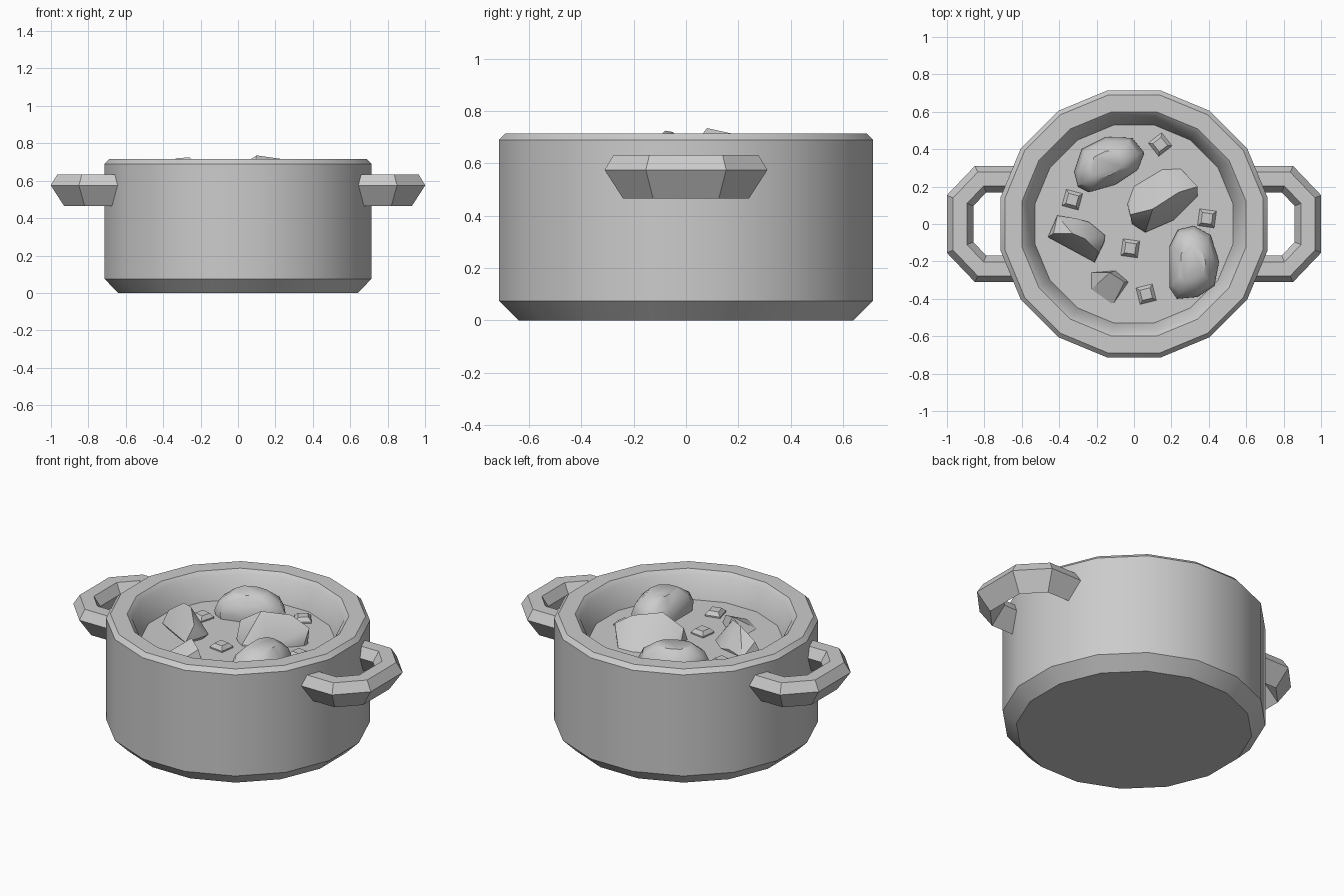
import bpy, bmesh, math
from mathutils import Vector

if "Cube" in bpy.data.objects:
    bpy.data.objects.remove(bpy.data.objects["Cube"])

SOUP = 0.56


def finish(bm, name, angle=30):
    """Smooth shading with sharp edges above the given angle."""
    bmesh.ops.recalc_face_normals(bm, faces=bm.faces)
    for f in bm.faces:
        f.smooth = True
    for e in bm.edges:
        e.smooth = e.calc_face_angle(0) < math.radians(angle)
    me = bpy.data.meshes.new(name)
    bm.to_mesh(me)
    bm.free()
    ob = bpy.data.objects.new(name, me)
    bpy.context.collection.objects.link(ob)
    return ob


def bridge(bm, rings, cap=True):
    rows = [[bm.verts.new(p) for p in r] for r in rings]
    n = len(rows[0])
    for a, b in zip(rows, rows[1:]):
        for i in range(n):
            j = (i + 1) % n
            bm.faces.new((a[i], a[j], b[j], b[i]))
    if cap:
        bm.faces.new(rows[0])
        bm.faces.new(rows[-1])


def hull(name, pts, angle=30):
    bm = bmesh.new()
    for p in pts:
        bm.verts.new(p)
    res = bmesh.ops.convex_hull(bm, input=bm.verts)
    junk = [v for v in bm.verts if not v.link_faces]
    bmesh.ops.delete(bm, geom=junk, context='VERTS')
    bmesh.ops.dissolve_limit(bm, angle_limit=0.03, verts=bm.verts, edges=bm.edges)
    return finish(bm, name, angle)


# Pot: 16-sided profile, flat-to-flat radii, soup surface closes the inside
N = 16
step = 2 * math.pi / N


def ring(r, z):
    r /= math.cos(step / 2)
    return [(r * math.cos((i + .5) * step), r * math.sin((i + .5) * step), z) for i in range(N)]


profile = [(0.64, 0), (0.714, 0.075), (0.714, 0.69), (0.69, 0.715),
           (0.60, 0.715), (0.573, 0.69), (0.53, SOUP)]
bm = bmesh.new()
bridge(bm, [ring(r, z) for r, z in profile])
finish(bm, "pot")

# Handles: five-sided section swept round a bent path
path = [(0.62, 0.24), (0.82, 0.24), (0.93, 0.125), (0.93, -0.125), (0.82, -0.24), (0.62, -0.24)]
section = [(0, 0.465), (0.071, 0.575), (0.037, 0.632), (-0.037, 0.632), (-0.071, 0.575)]
for side, label in ((1, "right"), (-1, "left")):
    rings = []
    for i, p in enumerate(path):
        p = Vector(p)
        d0 = (p - Vector(path[i - 1])).normalized() if i else None
        d1 = (Vector(path[i + 1]) - p).normalized() if i < len(path) - 1 else d0
        d0 = d0 or d1
        n0, n1 = Vector((-d0.y, d0.x)), Vector((-d1.y, d1.x))
        m = (n0 + n1) / (1 + n0.dot(n1))
        rings.append([(side * (p.x + m.x * o), p.y + m.y * o, z) for o, z in section])
    bm = bmesh.new()
    bridge(bm, rings)
    finish(bm, label + "_handle")


# Rounded potato halves: shrinking rings of a low-poly outline
def dome(name, outline, levels):
    c = sum((Vector(p) for p in outline), Vector((0, 0))) / len(outline)
    pts = []
    for s, z in levels:
        pts += [(*(c + (Vector(p) - c) * s), SOUP + z) for p in outline]
    hull(name, pts, 40)


levels = [(0.93, -0.03), (1, 0.03), (0.86, 0.09), (0.5, 0.14)]
dome("potato_back", [(-.32, .28), (-.28, .40), (-.15, .465), (-.01, .46), (.055, .38),
                     (.02, .29), (-.1, .21), (-.24, .17), (-.3, .2)], levels)
dome("potato_right", [(.19, -.12), (.235, -.03), (.32, -.01), (.41, -.06), (.455, -.2),
                      (.43, -.33), (.34, -.39), (.23, -.4), (.19, -.34)], levels)

# Wedge-shaped chunks poking out of the soup
hull("chunk_centre", [
    (.06, -.045, .57), (-.01, .0, .57), (.21, .02, .57), (.34, .15, .57), (.06, -.045, .53), (.21, .02, .53),
    (-.02, .05, .66), (.10, .08, .735), (.24, .17, .715), (.34, .2, .65), (.34, .18, .53),
    (-.035, .105, .57), (0, .2, .56), (.15, .29, .56), (.25, .295, .56), (0, .18, .53), (.2, .27, .53)])
hull("chunk_left", [
    (-.46, -.07, .57), (-.35, -.12, .55), (-.21, -.205, .57), (-.43, -.05, .65), (-.33, -.05, .72),
    (-.26, -.08, .725), (-.19, -.15, .66), (-.41, .045, .58), (-.31, .03, .6), (-.24, .01, .58),
    (-.155, -.06, .58), (-.16, -.1, .58), (-.35, -.05, .53), (-.2, -.12, .53)])
hull("chunk_front", [
    (-.24, -.26, .55), (-.1, -.25, .56), (-.03, -.31, .56), (-.12, -.445, .55), (-.24, -.36, .55),
    (-.13, -.26, .64), (-.05, -.31, .61), (-.21, -.34, .57)])

# Small tapered diced pieces
for i, (x, y, a) in enumerate([(.14, .425, 38), (-.33, .13, -15), (.39, .03, -8),
                               (-.02, -.13, -8), (.065, -.375, 14)]):
    pts = []
    for h, z in ((0.045, SOUP - 0.02), (0.045, SOUP + 0.008), (0.028, SOUP + 0.03)):
        for k in range(4):
            t = math.radians(a + 45 + 90 * k)
            pts.append((x + h * 1.414 * math.cos(t), y + h * 1.414 * math.sin(t), z))
    hull(f"diced_piece_{i + 1}", pts)
